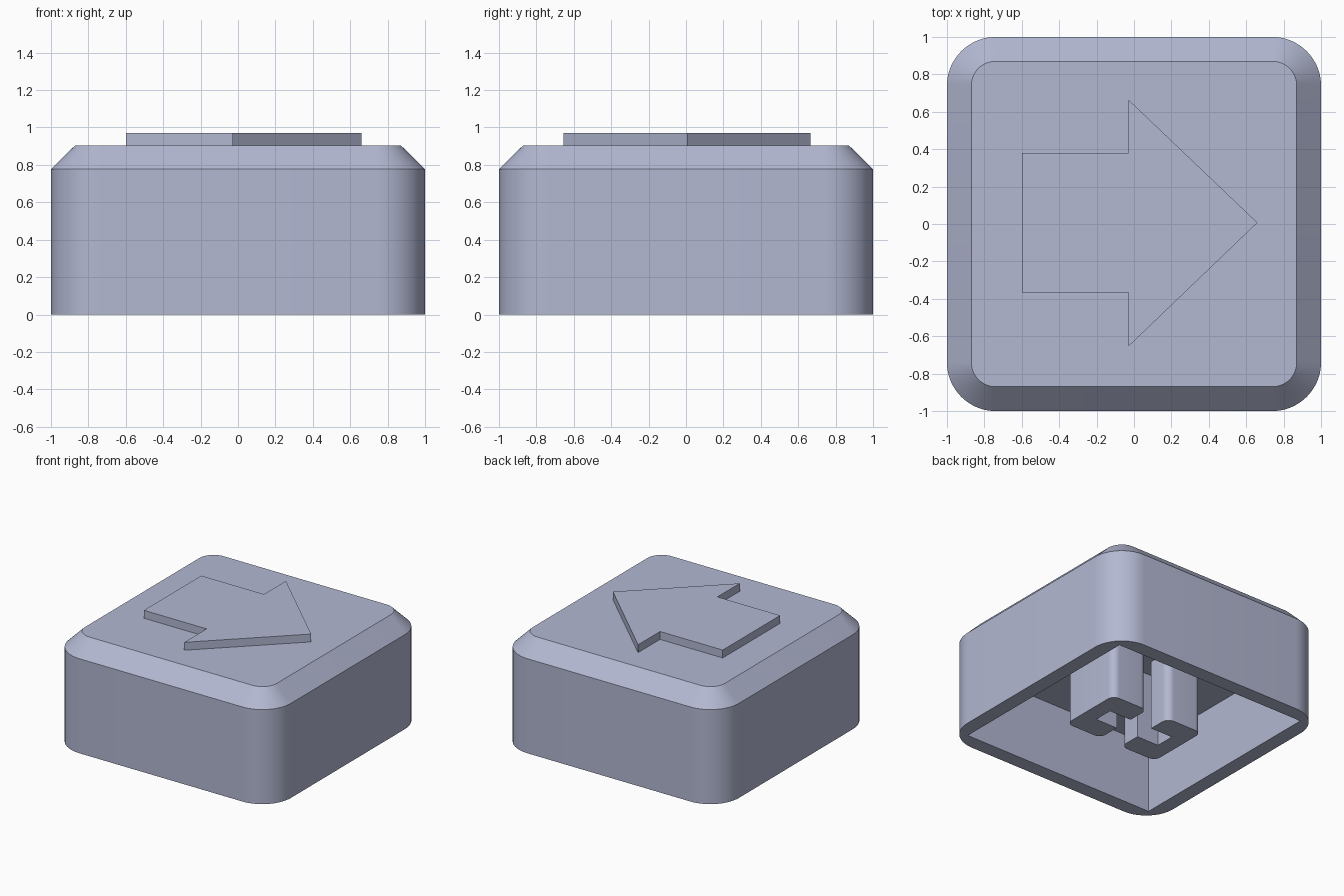
import bpy, bmesh, math
from mathutils import Vector

if "Cube" in bpy.data.objects:
    bpy.data.objects.remove(bpy.data.objects["Cube"])

mat = bpy.data.materials.new("grey blue plastic")
mat.diffuse_color = (0.45, 0.48, 0.645, 1)
mat.use_nodes = True
mat.node_tree.nodes["Principled BSDF"].inputs["Base Color"].default_value = mat.diffuse_color


def fillet(corners, radius, skip=(), steps=10):
    """Outline with right-angle corners rounded, except the skipped ones."""
    out, n = [], len(corners)
    for i, c in enumerate(corners):
        p = Vector(c)
        if i in skip or radius == 0:
            out.append(p)
            continue
        a = (Vector(corners[i - 1]) - p).normalized() * radius
        b = (Vector(corners[(i + 1) % n]) - p).normalized() * radius
        for k in range(steps + 1):
            t = k / steps * math.pi / 2
            out.append(p + a * (1 - math.sin(t)) + b * (1 - math.cos(t)))
    return out


def square(h):
    return [(-h, -h), (h, -h), (h, h), (-h, h)]


def ring(bm, outline, z):
    return [bm.verts.new((p[0], p[1], z)) for p in outline]


def bridge(bm, low, high):
    n = len(low)
    for i in range(n):
        j = (i + 1) % n
        bm.faces.new((low[i], low[j], high[j], high[i]))


def finish(bm, name):
    bmesh.ops.recalc_face_normals(bm, faces=bm.faces)
    me = bpy.data.meshes.new(name)
    bm.to_mesh(me)
    bm.free()
    me.materials.append(mat)
    ob = bpy.data.objects.new(name, me)
    bpy.context.collection.objects.link(ob)
    bpy.ops.object.select_all(action='DESELECT')
    ob.select_set(True)
    bpy.context.view_layer.objects.active = ob
    bpy.ops.object.shade_smooth_by_angle(angle=math.radians(30))
    return ob


def prism(name, outline, z0, z1):
    bm = bmesh.new()
    low, high = ring(bm, outline, z0), ring(bm, outline, z1)
    bridge(bm, low, high)
    bm.faces.new(low)
    bm.faces.new(high)
    return finish(bm, name)


# Hollow cap: rounded walls, chamfered top, square cavity open at the bottom
bm = bmesh.new()
outer = [ring(bm, fillet(square(h), r, steps=16), z)
         for h, r, z in ((1, 0.26, 0), (1, 0.26, 0.777), (0.87, 0.13, 0.905))]
bridge(bm, outer[0], outer[1])
bridge(bm, outer[1], outer[2])
bm.faces.new(outer[2])
inner = [ring(bm, square(0.88), z) for z in (0, 0.574)]
bridge(bm, inner[0], inner[1])
bm.faces.new(inner[1])
rim = [bm.edges.get((loop[i - 1], loop[i]))
       for loop in (outer[0], inner[0]) for i in range(len(loop))]
bmesh.ops.triangle_fill(bm, edges=rim, use_beauty=True)
finish(bm, "cap")

# Raised arrow on the top face
prism("arrow", [(-0.6, -0.365), (-0.03, -0.365), (-0.03, -0.655), (0.66, 0.007),
                (-0.03, 0.665), (-0.03, 0.38), (-0.6, 0.38)], 0.9, 0.97)

# Two C-shaped stem halves that leave a cross-shaped socket between them
half = [(0.1, -0.27), (0.43, -0.27), (0.43, 0.27), (0.1, 0.27),
        (0.1, 0.08), (0.3, 0.08), (0.3, -0.08), (0.1, -0.08)]
for side, name in ((1, "stem_right"), (-1, "stem_left")):
    prism(name, fillet([(side * x, y) for x, y in half], 0.06, skip=(4, 5, 6, 7)), 0, 0.58)
